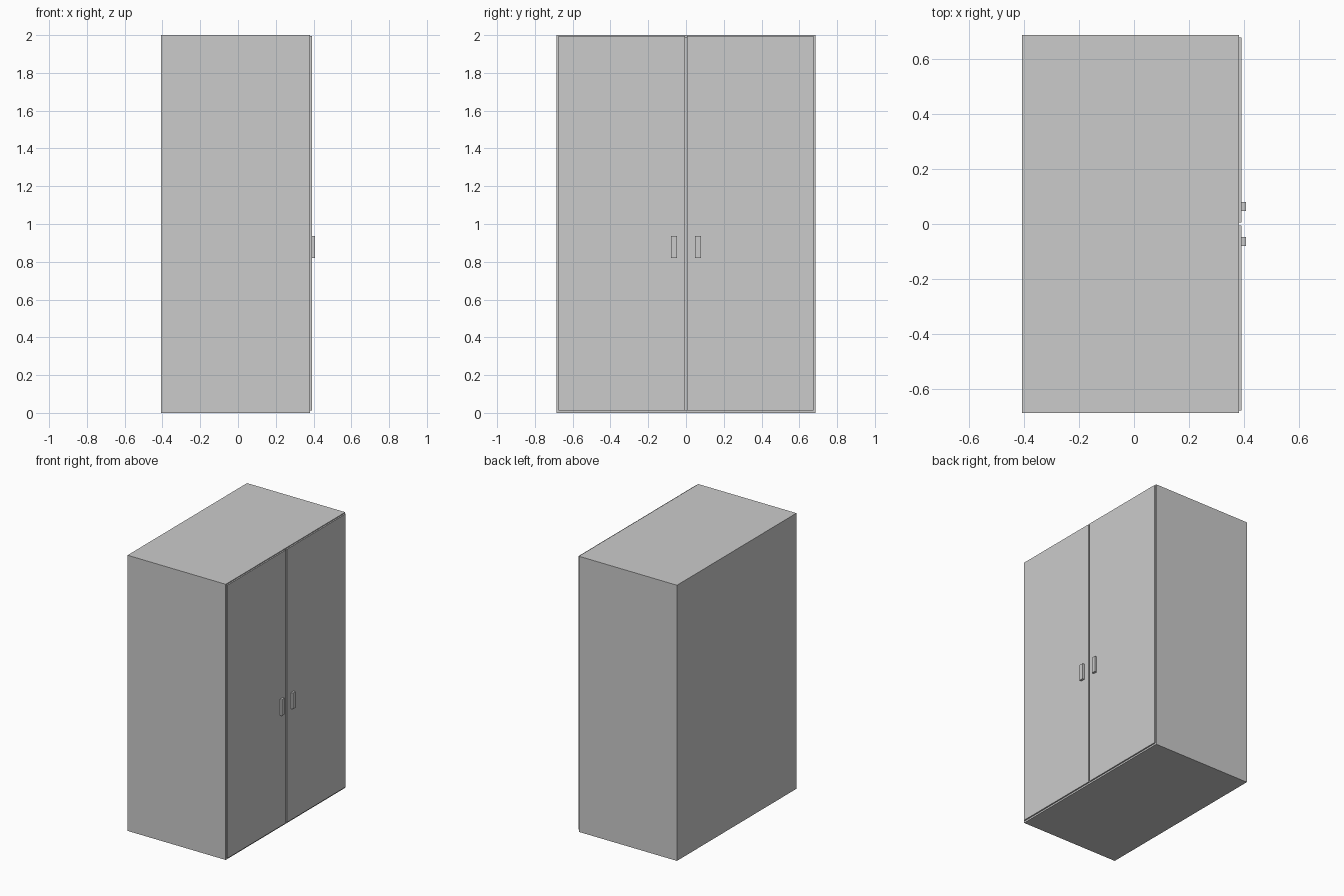
import bpy

if "Cube" in bpy.data.objects:
    bpy.data.objects.remove(bpy.data.objects["Cube"])


def box(name, x, y, z):
    """Box from its (min, max) range on each axis."""
    ranges = (x, y, z)
    bpy.ops.mesh.primitive_cube_add(size=1, location=[(a + b) / 2 for a, b in ranges])
    ob = bpy.context.object
    ob.name = name
    ob.scale = [b - a for a, b in ranges]
    bpy.ops.object.transform_apply(location=False, rotation=False, scale=True)
    return ob


BACK, FRONT = -0.407, 0.381   # carcass depth, doors face +x
HALF = 0.685                  # half width
T = 0.016                     # panel thickness
IN = HALF - T
INNER_BACK = BACK + 0.005

# Carcass: back sheet, top and bottom panels
box("back_panel", (BACK, INNER_BACK), (-HALF, HALF), (0, 2))
box("top_panel", (INNER_BACK, FRONT), (-IN, IN), (2 - T, 2))
box("bottom_panel", (INNER_BACK, FRONT), (-IN, IN), (0, T))

# Mirrored side panels, doors and handles
for side, s in (("left", -1), ("right", 1)):
    def span(a, b):
        return tuple(sorted((s * a, s * b)))
    box(side + "_side_panel", (INNER_BACK, FRONT), span(IN, HALF), (0, 2))
    box(side + "_door", (FRONT, 0.391), span(0.006, 0.676), (0.012, 1.994))
    box(side + "_handle", (0.391, 0.407), span(0.048, 0.079), (0.82, 0.937))
